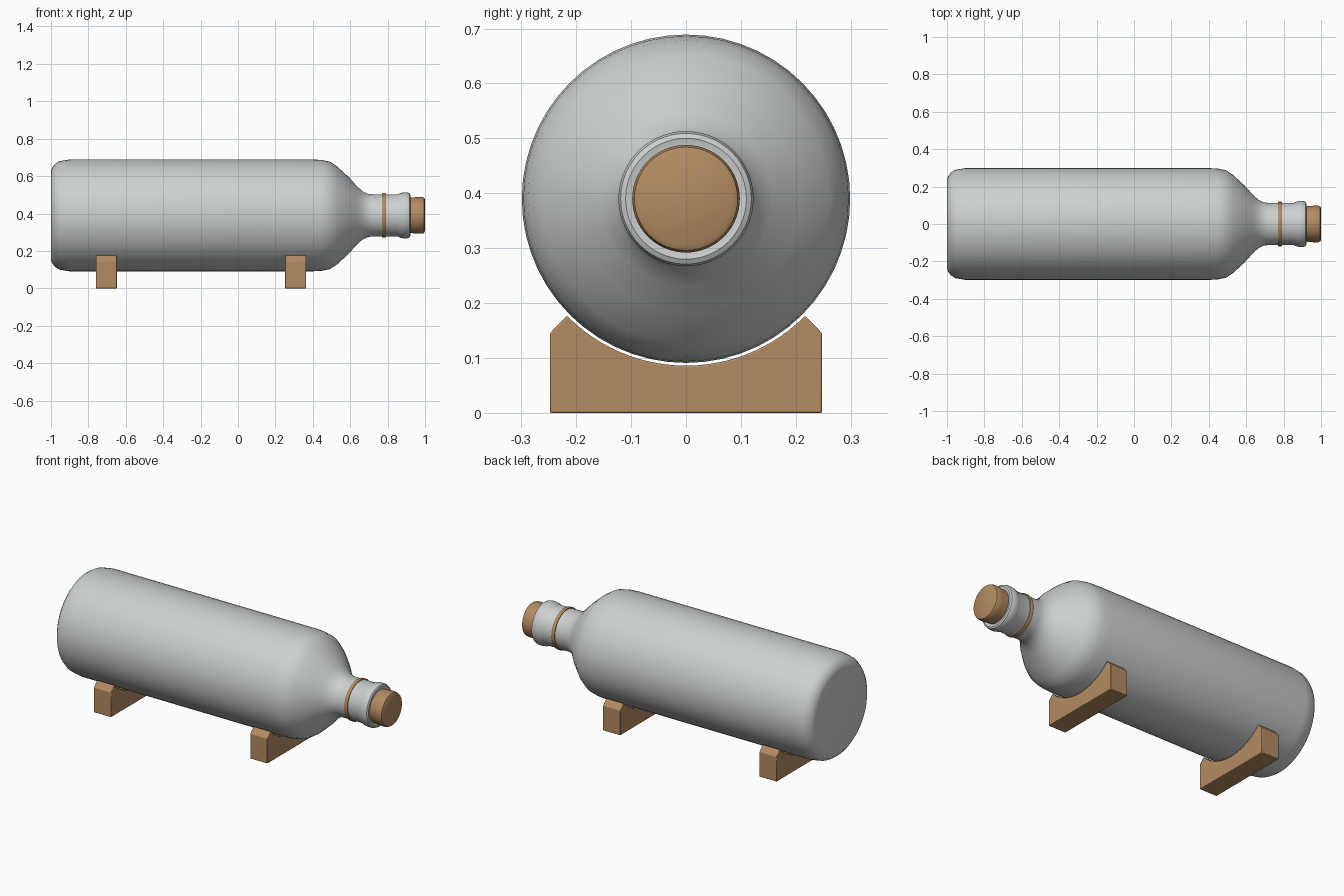
import bpy
import bmesh
from math import sin, cos, pi, radians, asin

cube = bpy.data.objects.get("Cube")
if cube:
    bpy.data.objects.remove(cube, do_unlink=True)

AXIS_Z = 0.39
SEGMENTS = 56


def material(name, rgb, roughness):
    mat = bpy.data.materials.new(name)
    mat.use_nodes = True
    mat.diffuse_color = (*rgb, 1)
    bsdf = mat.node_tree.nodes["Principled BSDF"]
    bsdf.inputs["Base Color"].default_value = (*rgb, 1)
    bsdf.inputs["Roughness"].default_value = roughness
    return mat


glass = material("pale grey glass", (0.60, 0.63, 0.62), 0.4)
wood = material("light brown wood", (0.45, 0.26, 0.12), 0.6)


def finish(name, bm, mat, angle):
    bmesh.ops.recalc_face_normals(bm, faces=bm.faces)
    mesh = bpy.data.meshes.new(name)
    bm.to_mesh(mesh)
    bm.free()
    mesh.materials.append(mat)
    obj = bpy.data.objects.new(name, mesh)
    bpy.context.collection.objects.link(obj)
    bpy.ops.object.select_all(action="DESELECT")
    obj.select_set(True)
    bpy.context.view_layer.objects.active = obj
    bpy.ops.object.shade_smooth_by_angle(angle=radians(angle))
    return obj


def lathe(name, profile, mat, closed=False):
    """Revolve (x, radius) points around the bottle axis."""
    bm = bmesh.new()
    rings = []
    for x, r in profile:
        rings.append([bm.verts.new((x, r * cos(2 * pi * i / SEGMENTS),
                                    AXIS_Z + r * sin(2 * pi * i / SEGMENTS)))
                      for i in range(SEGMENTS)])
    pairs = list(zip(rings, rings[1:]))
    if closed:
        pairs.append((rings[-1], rings[0]))
    else:
        bm.faces.new(rings[0])
        bm.faces.new(rings[-1])
    for a, b in pairs:
        for i in range(SEGMENTS):
            j = (i + 1) % SEGMENTS
            bm.faces.new((a[i], a[j], b[j], b[i]))
    return finish(name, bm, mat, 40)


# Bottle: rounded base, long body, sloping shoulder, neck and lip
lathe("bottle", [
    (-1.0, 0.235), (-0.995, 0.253), (-0.98, 0.274), (-0.955, 0.290),
    (-0.90, 0.299), (0.40, 0.299), (0.45, 0.296), (0.49, 0.288),
    (0.53, 0.262), (0.59, 0.207), (0.635, 0.157), (0.665, 0.130),
    (0.695, 0.115), (0.72, 0.113), (0.855, 0.113), (0.87, 0.120),
    (0.885, 0.123), (0.905, 0.123), (0.916, 0.119), (0.921, 0.110),
    (0.918, 0.097)], glass)

# Band around the neck
lathe("neck_band", [(0.769, 0.110), (0.769, 0.117), (0.773, 0.119),
                    (0.786, 0.119), (0.790, 0.117), (0.790, 0.110)],
      wood, closed=True)

# Stopper with softened rim
lathe("cork", [(0.90, 0.094), (0.93, 0.095), (0.96, 0.098), (0.985, 0.098),
               (0.995, 0.094), (1.0, 0.084)], wood)


# Cradle blocks with a curved seat for the bottle
def cradle(name, x_min, x_max):
    seat_radius, tip_y, steps = 0.304, 0.217, 24
    half = asin(tip_y / seat_radius)
    outline = [(-0.248, 0.145), (-0.248, 0), (0.248, 0), (0.248, 0.145)]
    for i in range(steps + 1):
        a = half * (1 - 2 * i / steps)
        outline.append((seat_radius * sin(a), AXIS_Z - seat_radius * cos(a)))
    bm = bmesh.new()
    face = bm.faces.new([bm.verts.new((x_min, y, z)) for y, z in outline])
    extruded = bmesh.ops.extrude_face_region(bm, geom=[face], use_keep_orig=True)
    for v in extruded["geom"]:
        if isinstance(v, bmesh.types.BMVert):
            v.co.x = x_max
    obj = finish(name, bm, wood, 30)
    bevel = obj.modifiers.new("soft_edges", "BEVEL")
    bevel.width = 0.003
    bevel.segments = 2
    bevel.limit_method = "ANGLE"
    bevel.angle_limit = radians(30)


cradle("rear_cradle", -0.76, -0.648)
cradle("neck_side_cradle", 0.252, 0.364)
